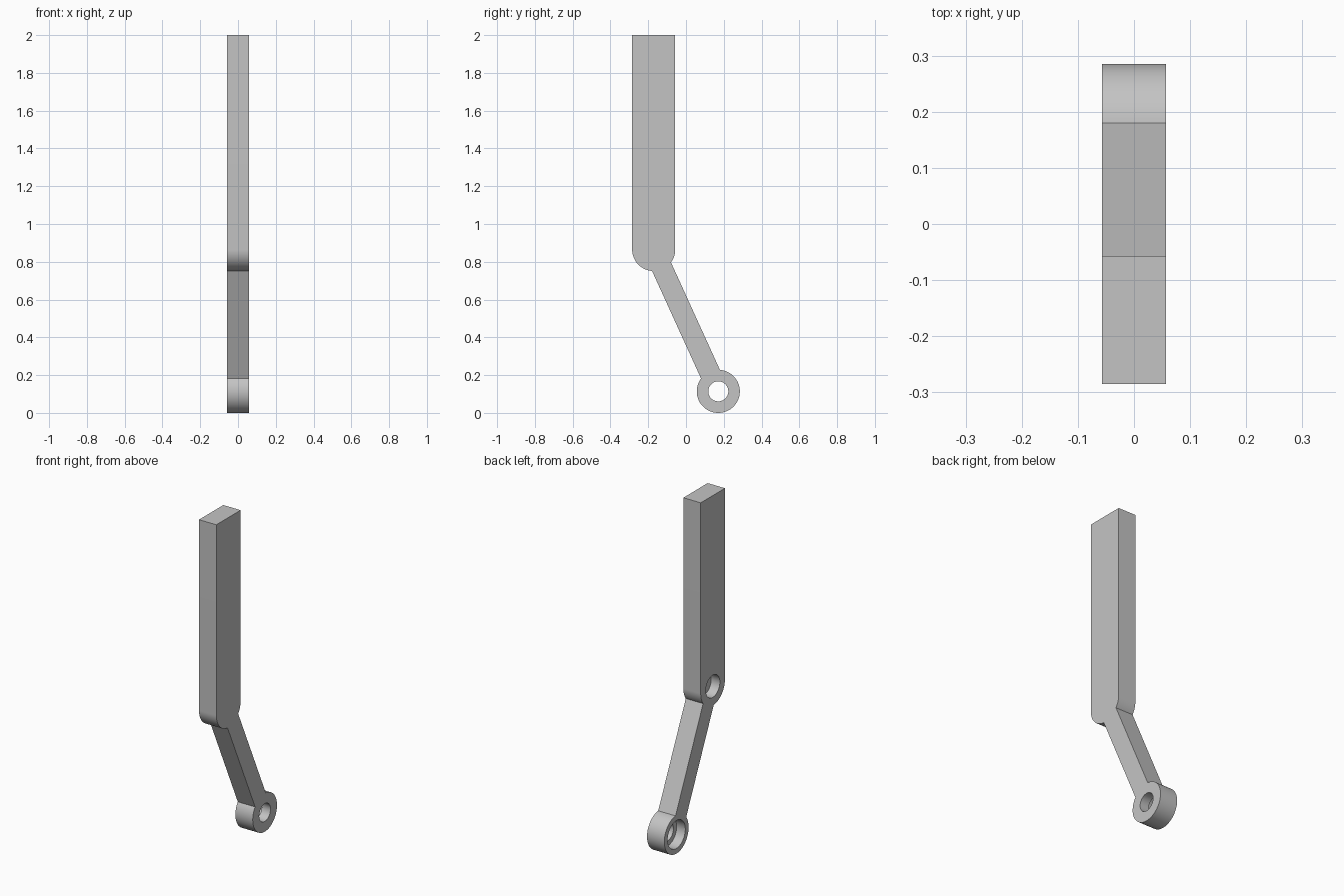
import bpy, bmesh
from math import atan2, asin, pi, cos, sin, radians
from mathutils import Matrix, Vector

cube = bpy.data.objects.get("Cube")
if cube:
    bpy.data.objects.remove(cube, do_unlink=True)

HALF = 0.057                    # half thickness along x
R = 0.114                       # radius of both rounded ends
ARM = 0.055                     # half width of the slanted arm
KNEE = Vector((-0.171, 0.865))  # joint centres as (y, z)
RING = Vector((0.171, 0.114))
TOP = 2.0

grey = bpy.data.materials.new("light grey")
grey.use_nodes = True
colour = (0.55, 0.55, 0.55, 1)
grey.diffuse_color = colour
grey.node_tree.nodes["Principled BSDF"].inputs["Base Color"].default_value = colour


def arc(centre, start, end, steps):
    """Points on a joint's rim between two angles."""
    angles = [start + (end - start) * i / steps for i in range(steps + 1)]
    return [centre + R * Vector((cos(a), sin(a))) for a in angles]


def add_object(name, bm):
    mesh = bpy.data.meshes.new(name)
    bmesh.ops.recalc_face_normals(bm, faces=bm.faces)
    bm.to_mesh(mesh)
    bm.free()
    mesh.materials.append(grey)
    obj = bpy.data.objects.new(name, mesh)
    bpy.context.collection.objects.link(obj)
    return obj


# Leg outline: flat top, rounded knee, slanted arm, round ring end
slant = atan2(RING.y - KNEE.y, RING.x - KNEE.x)
spread = asin(ARM / R)
outline = [Vector((KNEE.x + R, TOP)), Vector((KNEE.x - R, TOP))]
outline += arc(KNEE, -pi, slant - spread, 24)
outline += arc(RING, slant - pi + spread, slant + pi - spread, 64)
outline += arc(KNEE, slant + spread, 0, 12)

bm = bmesh.new()
side = bm.faces.new([bm.verts.new((-HALF, p.x, p.y)) for p in outline])
grown = bmesh.ops.extrude_face_region(bm, geom=[side])["geom"]
bmesh.ops.translate(bm, vec=(2 * HALF, 0, 0),
                    verts=[v for v in grown if isinstance(v, bmesh.types.BMVert)])
leg = add_object("leg", bm)


def drill(name, centre, radius, x_from, x_to):
    """Cut a round hole along x."""
    cutter_bm = bmesh.new()
    place = Matrix.Translation(((x_from + x_to) / 2, centre.x, centre.y))
    bmesh.ops.create_cone(cutter_bm, cap_ends=True, segments=48, radius1=radius,
                          radius2=radius, depth=x_to - x_from,
                          matrix=place @ Matrix.Rotation(pi / 2, 4, 'Y'))
    cutter = add_object(name, cutter_bm)
    cutter.hide_render = True
    bpy.ops.object.select_all(action='DESELECT')
    bpy.context.view_layer.objects.active = leg
    leg.select_set(True)
    cut = leg.modifiers.new(name, 'BOOLEAN')
    cut.operation = 'DIFFERENCE'
    cut.solver = 'EXACT'
    cut.object = cutter
    bpy.ops.object.modifier_apply(modifier=cut.name)
    bpy.data.objects.remove(cutter, do_unlink=True)


# Blind knee socket, bearing seat and axle hole
drill("knee_socket", KNEE, 0.066, -HALF - 0.05, 0)
drill("bearing_seat", RING, 0.083, -HALF - 0.05, 0)
drill("axle_hole", RING, 0.053, -HALF - 0.05, HALF + 0.05)

bpy.ops.object.shade_smooth_by_angle(angle=radians(30))
